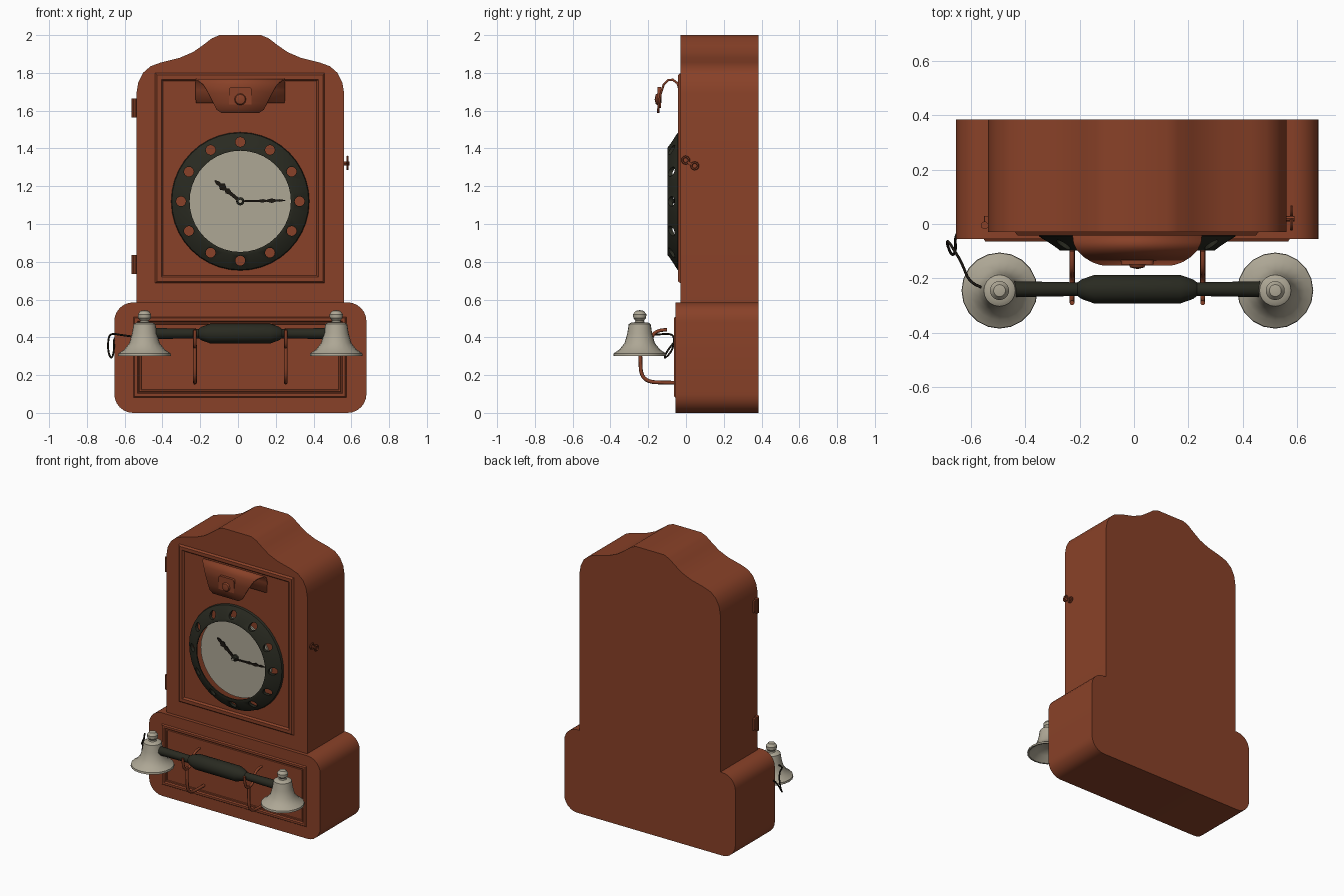
import bpy, bmesh, math
from mathutils import Vector, Matrix

if "Cube" in bpy.data.objects:
    bpy.data.objects.remove(bpy.data.objects["Cube"])

def material(name, rgb):
    m = bpy.data.materials.new(name)
    m.use_nodes = True
    m.diffuse_color = (*rgb, 1)
    bsdf = m.node_tree.nodes["Principled BSDF"]
    bsdf.inputs["Base Color"].default_value = (*rgb, 1)
    bsdf.inputs["Roughness"].default_value = 0.6
    return m

WOOD = material("red brown wood", (0.25, 0.053, 0.021))
DARK = material("dark olive metal", (0.022, 0.023, 0.015))
CREAM = material("warm grey cream", (0.42, 0.385, 0.30))
BLACK = material("black brown", (0.012, 0.009, 0.006))
CX = 0.012           # centre line of the case
DIAL_Z = 1.12
TO_FRONT = Matrix.Rotation(math.pi / 2, 4, "X")    # local z becomes -y

def activate(obj):
    bpy.ops.object.select_all(action="DESELECT")
    obj.select_set(True)
    bpy.context.view_layer.objects.active = obj

def finish(name, bm, mat, smooth=True):
    bmesh.ops.recalc_face_normals(bm, faces=bm.faces)
    mesh = bpy.data.meshes.new(name)
    bm.to_mesh(mesh)
    bm.free()
    mesh.materials.append(mat)
    obj = bpy.data.objects.new(name, mesh)
    bpy.context.collection.objects.link(obj)
    if smooth:
        activate(obj)
        bpy.ops.object.shade_smooth_by_angle(angle=math.radians(35))
    return obj

def slab(name, outline, y0, y1, mat):
    """Front outline of (x, z) points, extruded from y0 to y1."""
    bm = bmesh.new()
    face = bm.faces.new([bm.verts.new((x, y0, z)) for x, z in outline])
    new = bmesh.ops.extrude_face_region(bm, geom=[face])["geom"]
    bmesh.ops.translate(bm, vec=(0, y1 - y0, 0), verts=[v for v in new if isinstance(v, bmesh.types.BMVert)])
    return finish(name, bm, mat)

def lathe(name, profile, mat, place, steps=24, closed=False):
    """Spin (radius, height) points around local z."""
    bm = bmesh.new()
    vs = [bm.verts.new((r, 0, h)) for r, h in profile]
    edges = [bm.edges.new(p) for p in zip(vs, vs[1:])]
    if closed:
        edges.append(bm.edges.new((vs[-1], vs[0])))
    bmesh.ops.spin(bm, geom=vs + edges, cent=(0, 0, 0), axis=(0, 0, 1), angle=math.tau, steps=steps)
    bmesh.ops.remove_doubles(bm, verts=bm.verts, dist=0.0005)
    bm.transform(place)
    return finish(name, bm, mat)

def tube(name, points, radius, mat):
    """Round wire along a smooth path."""
    curve = bpy.data.curves.new(name, "CURVE")
    curve.dimensions = "3D"
    curve.bevel_depth, curve.bevel_resolution = radius, 2
    curve.use_fill_caps = True
    spline = curve.splines.new("NURBS")
    spline.points.add(len(points) - 1)
    for p, co in zip(spline.points, points):
        p.co = (*co, 1)
    spline.use_endpoint_u, spline.order_u, spline.resolution_u = True, 3, 6
    curve.materials.append(mat)
    obj = bpy.data.objects.new(name, curve)
    bpy.context.collection.objects.link(obj)
    activate(obj)
    bpy.ops.object.convert(target="MESH")

def rounded_rect(x0, x1, z0, z1, r, steps=6):
    pts = []
    corners = ((x1 - r, z1 - r), (x0 + r, z1 - r), (x0 + r, z0 + r), (x1 - r, z0 + r))
    for i, (cx, cz) in enumerate(corners):
        for k in range(steps + 1):
            a = math.pi / 2 * (i + k / steps)
            pts.append((cx + r * math.cos(a), cz + r * math.sin(a)))
    return pts

def frame(name, x0, x1, z0, z1, width, y_back, y_front):
    """Rectangular moulding with a bevelled section."""
    bm = bmesh.new()
    loops = []
    for inset, y in ((0, y_back), (width * 0.25, y_front), (width * 0.75, y_front), (width, y_back)):
        a, b, c, d = x0 + inset, x1 - inset, z0 + inset, z1 - inset
        loops.append([bm.verts.new((x, y, z)) for x, z in ((a, c), (b, c), (b, d), (a, d))])
    for i in range(4):
        p, q = loops[i], loops[(i + 1) % 4]
        for j in range(4):
            k = (j + 1) % 4
            bm.faces.new((p[j], p[k], q[k], q[j]))
    return finish(name, bm, WOOD, False)

# Case: lower box and upper body with a crested top
slab("base_box", rounded_rect(-0.655, 0.68, 0, 0.585, 0.1), -0.055, 0.385, WOOD)
crest = [(0.55, 0.585), (0.55, 1.69), (0.54, 1.75), (0.515, 1.8), (0.475, 1.835), (0.42, 1.855),
         (0.32, 1.88), (0.25, 1.91), (0.2, 1.945), (0.15, 1.983), (0.11, 2.0)]
outline = [(CX + x, z) for x, z in crest] + [(CX - x, z) for x, z in reversed(crest)]
slab("upper_body", outline, -0.03, 0.385, WOOD)

# Raised mouldings on the door and the base
frame("door_moulding", -0.44, 0.46, 0.685, 1.8, 0.045, -0.028, -0.042)
frame("base_moulding_outer", -0.555, 0.575, 0.08, 0.51, 0.03, -0.053, -0.064)
frame("base_moulding_inner", -0.525, 0.545, 0.11, 0.48, 0.014, -0.053, -0.06)

# Clock: dial, pierced bezel and hands
front_at = Matrix.Translation((CX, 0, DIAL_Z)) @ TO_FRONT
lathe("dial", [(0, 0.04), (0.275, 0.04), (0.275, 0.028)], CREAM, front_at, 40)
bezel = lathe("bezel", [(0.366, 0.03), (0.362, 0.045), (0.285, 0.097), (0.268, 0.097),
                        (0.268, 0.088), (0.345, 0.03)], DARK, front_at, 40, True)
bm = bmesh.new()
for i in range(12):
    a = math.tau * i / 12
    spot = Matrix.Translation((CX + 0.314 * math.sin(a), -0.08, DIAL_Z + 0.314 * math.cos(a)))
    bmesh.ops.create_cone(bm, cap_ends=True, segments=16, radius1=0.026, radius2=0.026,
                          depth=0.2, matrix=spot @ TO_FRONT)
cutter = finish("hole_cutter", bm, DARK, False)
cutter.hide_render = True
cut = bezel.modifiers.new("holes", "BOOLEAN")
cut.operation, cut.object, cut.solver = "DIFFERENCE", cutter, "EXACT"
activate(bezel)
bpy.ops.object.modifier_apply(modifier=cut.name)
bpy.data.objects.remove(cutter)

hand_shape = [(-0.08, 0.004), (0.1, 0.007), (0.4, 0.007), (0.5, 0.012), (0.57, 0.006), (0.7, 0.016),
              (0.8, 0.006), (0.87, 0.009), (1, 0.002)]
for name, dx, dz, y, fat in (("minute_hand", 0.24, 0.005, -0.066, 0.75), ("hour_hand", -0.135, 0.11, -0.057, 1.3)):
    along = Vector((dx, dz))
    side = Vector((-dz, dx)).normalized() * fat
    mid = Vector((CX, DIAL_Z))
    pts = [mid + along * t + side * w for t, w in hand_shape]
    pts += [mid + along * t - side * w for t, w in reversed(hand_shape)]
    slab(name, [tuple(p) for p in pts], y, y + 0.006, BLACK)
lathe("hand_hub", [(0.022, 0.038), (0.022, 0.055), (0.012, 0.06), (0.012, 0.075), (0, 0.077)], DARK, front_at, 12)
lathe("hub_cap", [(0.009, 0.075), (0.009, 0.08), (0, 0.081)], CREAM, front_at, 12)

# Curled hood above the clock: (y, z, half width) stations
hood = [(-0.034, 1.64, 0.235), (-0.034, 1.71, 0.238), (-0.045, 1.745, 0.238), (-0.07, 1.764, 0.235),
        (-0.095, 1.762, 0.222), (-0.118, 1.738, 0.195), (-0.134, 1.69, 0.168), (-0.143, 1.64, 0.143),
        (-0.147, 1.605, 0.125), (-0.147, 1.588, 0.1)]
bm = bmesh.new()
rows = [[bm.verts.new((CX + s * w, y, z)) for s in (-1, 1)] for y, z, w in hood]
for p, q in zip(rows, rows[1:]):
    bm.faces.new((p[0], p[1], q[1], q[0]))
sheet = finish("hood", bm, WOOD)
thick = sheet.modifiers.new("thickness", "SOLIDIFY")
thick.thickness, thick.offset = 0.012, 0
slab("hood_tab", rounded_rect(CX - 0.06, CX + 0.06, 1.615, 1.725, 0.015, 3), -0.15, -0.132, WOOD)
lathe("hood_knob", [(0.02, 0.13), (0.031, 0.15), (0.026, 0.16), (0, 0.166)], WOOD,
      Matrix.Translation((CX, 0, 1.66)) @ TO_FRONT, 12)

# Hinges on one side of the door, key on the other
for name, z in (("upper_hinge", 1.565), ("lower_hinge", 0.735)):
    lathe(name, [(0, 0), (0.014, 0), (0.014, 0.1), (0, 0.1)], WOOD, Matrix.Translation((-0.55, -0.005, z)), 10)
    slab(name + "_leaf", rounded_rect(-0.552, -0.53, z + 0.01, z + 0.09, 0.005, 2), -0.012, 0.03, WOOD)
lathe("key_shaft", [(0, 0), (0.01, 0), (0.01, 0.035), (0, 0.035)], WOOD,
      Matrix.Translation((0.555, 0.02, 1.32)) @ Matrix.Rotation(math.pi / 2, 4, "Y"), 8)
for name, dy, dz in (("key_wing_front", -0.022, 0.018), ("key_wing_back", 0.026, -0.012)):
    loop = [(0.018 + 0.006 * math.cos(a), 0.006 * math.sin(a)) for a in (math.tau * i / 6 for i in range(6))]
    place = Matrix.Translation((0.58, 0.02 + dy, 1.32 + dz)) @ Matrix.Rotation(math.pi / 2, 4, "Y")
    lathe(name, loop, WOOD, place, 10, True)

# Handset: dark bar with a thick grip, and a bell at each end
BAR_Y, BAR_Z = -0.24, 0.42
lathe("handset_bar", [(0, -0.49), (0.03, -0.49), (0.025, -0.22), (0.036, -0.205), (0.052, -0.16), (0.052, 0.16),
                      (0.036, 0.205), (0.025, 0.22), (0.03, 0.49), (0, 0.49)], DARK,
      Matrix.Translation((CX, BAR_Y, BAR_Z)) @ Matrix.Rotation(math.pi / 2, 4, "Y"), 12)
bell = [(0, 0.355), (0.05, 0.355), (0.085, 0.335), (0.13, 0.302), (0.14, 0.302), (0.138, 0.315), (0.108, 0.335),
        (0.08, 0.37), (0.066, 0.42), (0.058, 0.47), (0.045, 0.478), (0.025, 0.48), (0.022, 0.488),
        (0.034, 0.502), (0.035, 0.522), (0.022, 0.54), (0, 0.544)]
for name, x in (("right_bell", -0.495), ("left_bell", 0.52)):
    lathe(name, bell, CREAM, Matrix.Translation((x, BAR_Y - 0.005, 0)), 20)

# Bent rods that cradle the handset
for name, x in (("right_hook", -0.228), ("left_hook", 0.253)):
    tube(name, [(x, y, z) for y, z in ((-0.04, 0.16), (-0.13, 0.16), (-0.2, 0.165), (-0.238, 0.2),
                                       (-0.242, 0.28), (-0.242, 0.36))], 0.01, WOOD)
    tube(name + "_cradle", [(x, y, z) for y, z in ((-0.1, 0.44), (-0.17, 0.44), (-0.19, 0.36), (-0.24, 0.345),
                                                   (-0.285, 0.365), (-0.29, 0.44))], 0.009, WOOD)

# Looping cord from the handset to the base
tube("cord", [(-0.53, -0.24, 0.4), (-0.6, -0.23, 0.41), (-0.635, -0.14, 0.415), (-0.66, -0.1, 0.42),
              (-0.685, -0.06, 0.41), (-0.69, -0.07, 0.33), (-0.67, -0.12, 0.28), (-0.655, -0.1, 0.33),
              (-0.66, -0.04, 0.4), (-0.64, -0.02, 0.4)], 0.005, BLACK)
